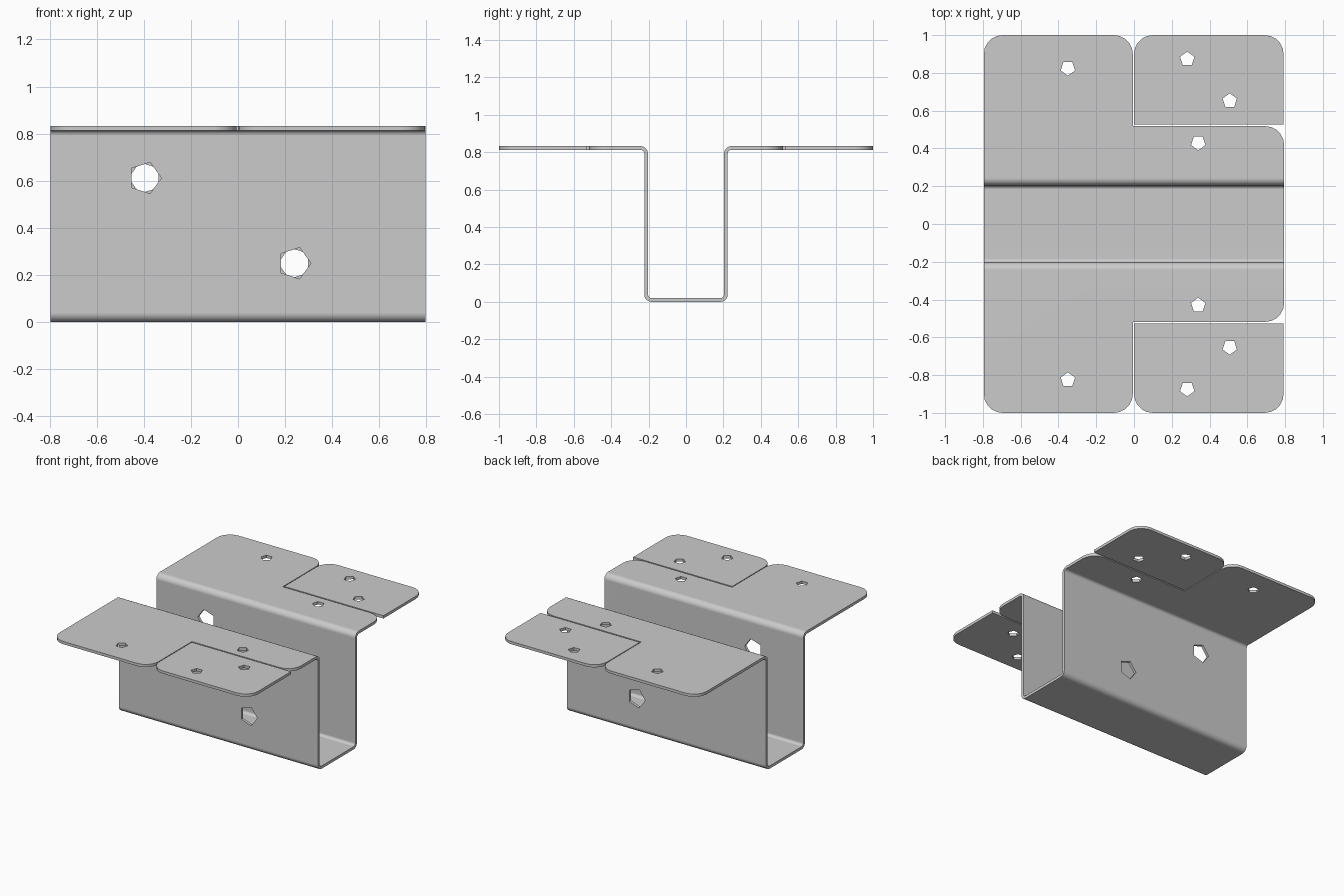
import bpy, bmesh
from math import sin, cos, pi, tau
from mathutils import Vector

if "Cube" in bpy.data.objects:
    bpy.data.objects.remove(bpy.data.objects["Cube"])


def rounded(corners, seg=5):
    """Closed outline from (u, v, radius) right-angle corners."""
    out = []
    for i, (u, v, r) in enumerate(corners):
        p = Vector((u, v))
        if r == 0:
            out.append(p)
            continue
        a = (Vector(corners[i - 1][:2]) - p).normalized()
        b = (Vector(corners[(i + 1) % len(corners)][:2]) - p).normalized()
        c = p + r * (a + b)
        for k in range(seg + 1):
            t = k / seg * pi / 2
            out.append(c - r * (b * cos(t) + a * sin(t)))
    return out


def pentagon(u, v, r, start):
    return [Vector((u + r * cos(start + k * tau / 5), v + r * sin(start + k * tau / 5)))
            for k in range(5)]


AXES = {'x': lambda p, w: (w, p.x, p.y),
        'y': lambda p, w: (p.x, w, p.y),
        'z': lambda p, w: (p.x, p.y, w)}


def prism(name, outlines, axis):
    """Extrude each (outline, low, high) along an axis into one object."""
    bm = bmesh.new()
    for pts, lo, hi in outlines:
        va = [bm.verts.new(AXES[axis](p, lo)) for p in pts]
        vb = [bm.verts.new(AXES[axis](p, hi)) for p in pts]
        n = len(pts)
        bm.faces.new(va)
        bm.faces.new(vb)
        for i in range(n):
            j = (i + 1) % n
            bm.faces.new((va[i], va[j], vb[j], vb[i]))
    bmesh.ops.recalc_face_normals(bm, faces=bm.faces)
    me = bpy.data.meshes.new(name)
    bm.to_mesh(me)
    bm.free()
    ob = bpy.data.objects.new(name, me)
    bpy.context.collection.objects.link(ob)
    return ob


def finish(ob, cuts):
    """Apply boolean cuts, remove the cutters and smooth the bends."""
    for op, cutter in cuts:
        m = ob.modifiers.new("cut", 'BOOLEAN')
        m.operation, m.object, m.solver = op, cutter, 'EXACT'
    dg = bpy.context.evaluated_depsgraph_get()
    me = bpy.data.meshes.new_from_object(ob.evaluated_get(dg))
    ob.modifiers.clear()
    ob.data = me
    for c in {c for _, c in cuts}:
        c.hide_render = True
        bpy.data.objects.remove(c)
    bpy.ops.object.select_all(action='DESELECT')
    ob.select_set(True)
    bpy.context.view_layer.objects.active = ob
    bpy.ops.object.shade_smooth_by_angle(angle=pi / 6)
    w = ob.modifiers.new("even_shading", 'WEIGHTED_NORMAL')
    w.keep_sharp = True


X, LOW, TOP, OUT, INN = 0.795, 0.813, 0.833, 0.223, 0.203

# Folded sheet profile in y-z: channel with a flange either side
lower = [(-1.1, LOW, 0), (-OUT, LOW, 0.02), (-OUT, 0, 0.04)]
upper = [(1.1, TOP, 0), (INN, TOP, 0.04), (INN, 0.02, 0.02)]
profile = (lower + [(-y, z, r) for y, z, r in reversed(lower)]
           + upper + [(-y, z, r) for y, z, r in reversed(upper)])
bracket = prism("folded_bracket", [(rounded(profile), -1, 1)], 'x')

# Plan outline: wide flange at the left, short flange at the right
half = [(X, 0.518, 0.1), (-0.006, 0.518, 0), (-0.006, 1, 0.1), (-X, 1, 0.1)]
plan = half + [(x, -y, r) for x, y, r in reversed(half)]
trim = prism("plan_trim", [(rounded(plan), -1, 2)], 'z')

# Flange holes, mirrored front to back
holes = []
for s in (1, -1):
    for x, y in ((-0.35, 0.825), (0.34, 0.43)):
        holes.append((pentagon(x, s * y, 0.04, -s * pi / 2), 0.7, 1))
flange_holes = prism("flange_holes", holes, 'z')

# Wall holes, pointing opposite ways on the two walls
holes = []
for x, z in ((-0.395, 0.612), (0.24, 0.25)):
    holes.append((pentagon(x, z, 0.07, 0), -0.3, -0.1))
    holes.append((pentagon(x, z, 0.07, pi), 0.1, 0.3))
wall_holes = prism("wall_holes", holes, 'y')

finish(bracket, [('INTERSECT', trim), ('DIFFERENCE', flange_holes),
                 ('DIFFERENCE', wall_holes)])

# Separate corner tabs beside the short flanges
for s, name in ((1, "back_tab"), (-1, "front_tab")):
    shape = [(0, s * 0.528, 0), (X - 0.003, s * 0.528, 0),
             (X - 0.003, s, 0.1), (0, s, 0.1)]
    tab = prism(name, [(rounded(shape), LOW, TOP)], 'z')
    cut = prism("tab_holes", [(pentagon(x, s * y, 0.04, s * pi / 2), 0.7, 1)
                              for x, y in ((0.282, 0.873), (0.507, 0.652))], 'z')
    finish(tab, [('DIFFERENCE', cut)])
